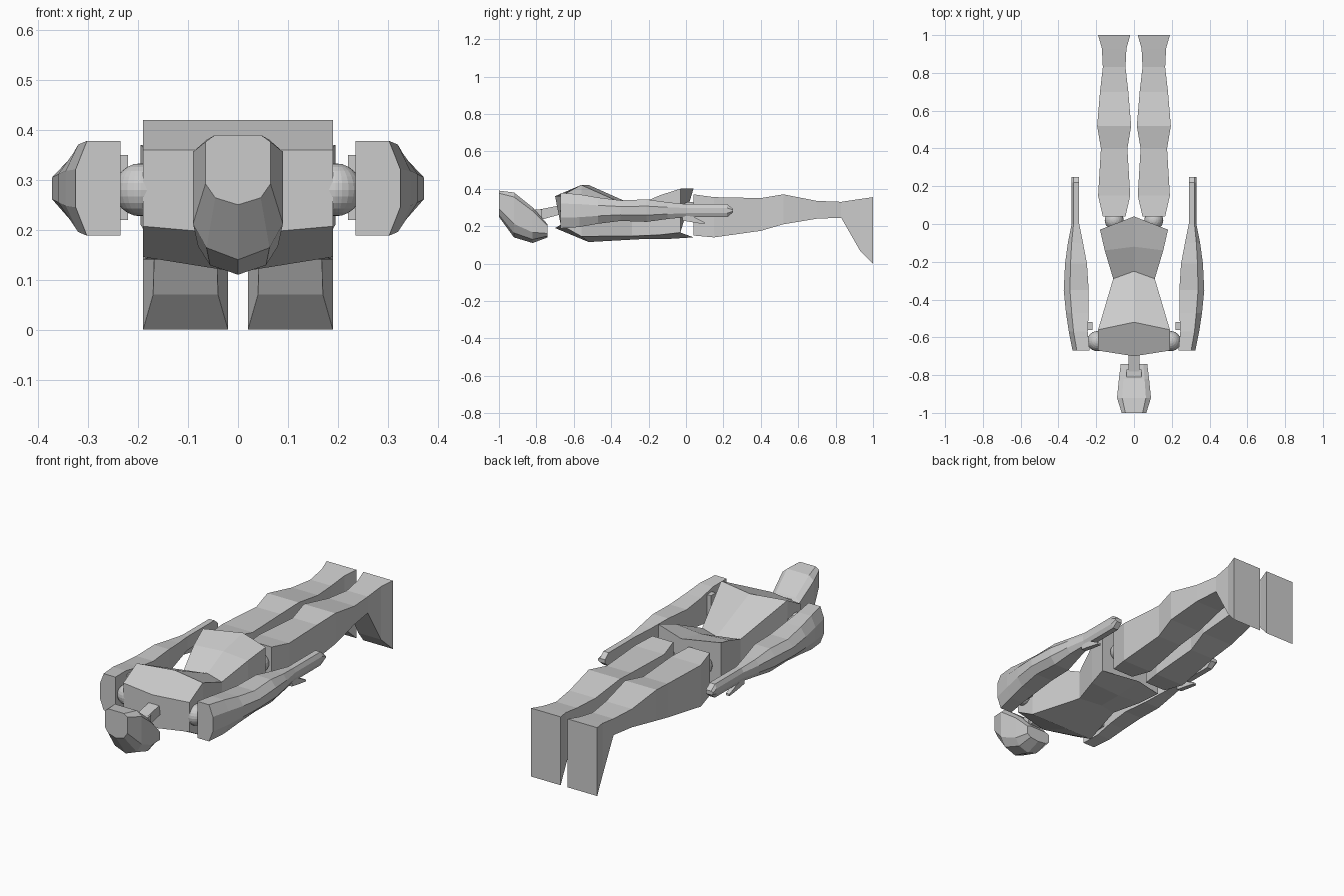
import bpy, bmesh
from mathutils import Matrix

default = bpy.data.objects.get("Cube")
if default:
    bpy.data.objects.remove(default, do_unlink=True)

grey = bpy.data.materials.new("plain_grey")
grey.use_nodes = True
shade = (0.6, 0.6, 0.6, 1)
grey.diffuse_color = shade
grey.node_tree.nodes["Principled BSDF"].inputs["Base Color"].default_value = shade


def finish(bm, name, mirrored):
    """Turn a bmesh into an object, copied to the other side when mirrored."""
    bmesh.ops.recalc_face_normals(bm, faces=bm.faces)
    mesh = bpy.data.meshes.new(name)
    bm.to_mesh(mesh)
    bm.free()
    mesh.materials.append(grey)
    obj = bpy.data.objects.new(name, mesh)
    bpy.context.collection.objects.link(obj)
    if mirrored:
        obj.modifiers.new("other_side", 'MIRROR')


def section(y, half, bottom, top, x=0, ridge=0):
    """One slice across the body; ridge moves its centre line along y."""
    def place(u, v):
        middle_shift = ridge if u == 0 else 0
        return (x + u * half, y + middle_shift, bottom + v * (top - bottom))
    return place


def loft(name, outline, sections, mirrored=False):
    """Skin a unit outline through the sections and cap both ends."""
    bm = bmesh.new()
    loops = [[bm.verts.new(place(u, v)) for u, v in outline] for place in sections]
    for near, far in zip(loops, loops[1:]):
        for i in range(len(outline)):
            bm.faces.new((near[i - 1], near[i], far[i], far[i - 1]))
    bm.faces.new(loops[0])
    bm.faces.new(loops[-1])
    finish(bm, name, mirrored)


def ball(name, centre, radius):
    bm = bmesh.new()
    bmesh.ops.create_uvsphere(bm, u_segments=24, v_segments=12, radius=radius,
                              matrix=Matrix.Translation(centre))
    finish(bm, name, True)


def symmetric(right_side):
    """Complete an outline from its right half, listed from top to bottom."""
    return right_side + [(-u, v) for u, v in reversed(right_side) if u]


# Unit outlines: u runs from -1 to 1 across, v from 0 to 1 upwards
box_outline = symmetric([(1, 1), (1, 0)])
torso_outline = [(0, 1)] + symmetric([(1, 1), (1, 0.1), (0, 0)])
head_outline = symmetric([(0.7, 1), (1, 0.9), (1, 0.3), (0.7, 0.1), (0, 0)])
arm_outline = [(-1, 0), (0.5, 0), (1, 0.3), (1, 0.7), (0.5, 1), (-1, 1)]

# Torso: shoulders, chest ridge, waist, belly, hips
loft("torso", torso_outline, [
    section(y=-0.67, half=0.19, bottom=0.19, top=0.36, ridge=-0.03),
    section(y=-0.56, half=0.19, bottom=0.115, top=0.42, ridge=0.04),
    section(y=-0.29, half=0.11, bottom=0.13, top=0.3, ridge=0.04),
    section(y=-0.14, half=0.155, bottom=0.13, top=0.365, ridge=0.02),
    section(y=-0.03, half=0.18, bottom=0.14, top=0.4, ridge=0.07),
])

# Head: crown, brow, face, chin
loft("head", head_outline, [
    section(y=-1, half=0.065, bottom=0.25, top=0.39),
    section(y=-0.92, half=0.09, bottom=0.14, top=0.38),
    section(y=-0.82, half=0.08, bottom=0.11, top=0.3),
    section(y=-0.74, half=0.07, bottom=0.14, top=0.21),
])
loft("neck", box_outline, [
    section(y=-0.83, half=0.03, bottom=0.22, top=0.28),
    section(y=-0.68, half=0.03, bottom=0.26, top=0.31),
])
loft("neck_collar", box_outline, [
    section(y=y, half=0.04, bottom=0.23, top=0.29) for y in (-0.81, -0.77)])

# Joints
ball("shoulder_joint", (0.195, -0.62, 0.28), 0.053)
ball("hip_joint", (0.105, 0.02, 0.28), 0.05)


# Arm: every slice is level with the shoulder joint
def arm_section(y, x, half, height):
    return section(y, half, 0.283 - height / 2, 0.283 + height / 2, x)


loft("arm", arm_outline, [
    arm_section(y=-0.67, x=0.28, half=0.045, height=0.19),
    arm_section(y=-0.57, x=0.295, half=0.05, height=0.175),
    arm_section(y=-0.47, x=0.3, half=0.06, height=0.14),
    arm_section(y=-0.35, x=0.306, half=0.066, height=0.11),
    arm_section(y=-0.21, x=0.307, half=0.058, height=0.12),
    arm_section(y=-0.1, x=0.31, half=0.04, height=0.09),
    arm_section(y=0, x=0.31, half=0.02, height=0.07),
    arm_section(y=0.22, x=0.31, half=0.02, height=0.07),
    arm_section(y=0.25, x=0.31, half=0.02, height=0.02),
], mirrored=True)
loft("thumb", box_outline, [
    section(y=-0.02, x=0.31, half=0.013, bottom=0.23, top=0.26),
    section(y=0.04, x=0.31, half=0.013, bottom=0.22, top=0.25),
    section(y=0.1, x=0.31, half=0.01, bottom=0.21, top=0.22),
], mirrored=True)
loft("shoulder_lip", box_outline, [
    section(y=y, x=0.24, half=0.02, bottom=0.22, top=0.35) for y in (-0.56, -0.52)
], mirrored=True)


# Leg: every slice is centred on the hip joint
def leg_section(y, half, bottom, top):
    return section(y, half, bottom, top, x=0.105)


loft("leg", box_outline, [
    leg_section(y=0.04, half=0.06, bottom=0.15, top=0.37),
    leg_section(y=0.15, half=0.085, bottom=0.14, top=0.355),
    leg_section(y=0.4, half=0.07, bottom=0.175, top=0.35),
    leg_section(y=0.52, half=0.09, bottom=0.21, top=0.37),
    leg_section(y=0.7, half=0.075, bottom=0.24, top=0.335),
    leg_section(y=0.83, half=0.06, bottom=0.245, top=0.33),
    leg_section(y=0.93, half=0.065, bottom=0.07, top=0.345),
    leg_section(y=1, half=0.085, bottom=0, top=0.355),
], mirrored=True)
